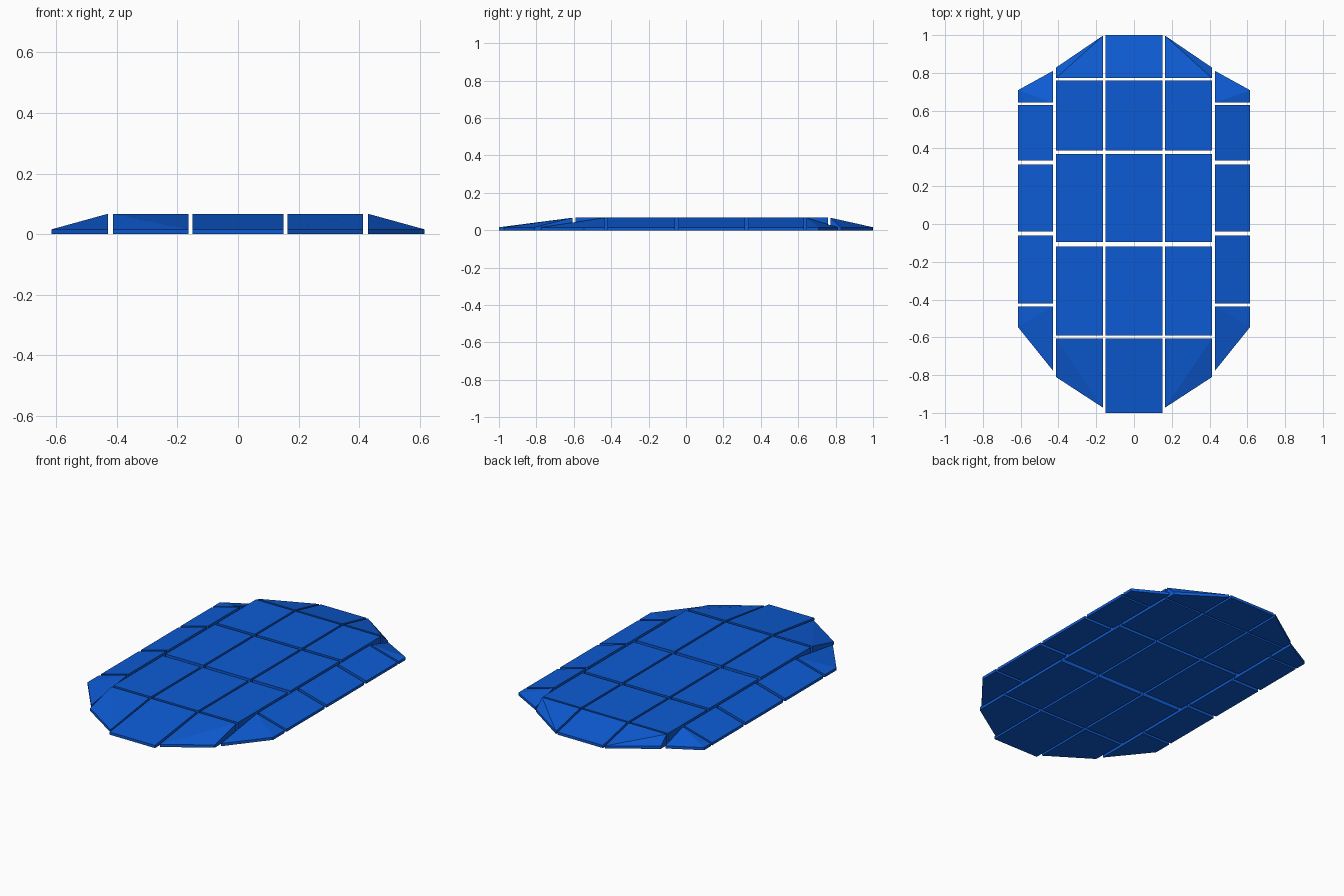
import bpy
import bmesh

if "Cube" in bpy.data.objects:
    bpy.data.objects.remove(bpy.data.objects["Cube"], do_unlink=True)

HIGH, LOW = 0.067, 0.016   # plate thickness inside and at the rim

blue = bpy.data.materials.new("blue")
blue.use_nodes = True
colour = (0.004, 0.105, 0.66, 1)
blue.diffuse_color = colour
blue.node_tree.nodes["Principled BSDF"].inputs["Base Color"].default_value = colour


def tile(name, corners, side=1):
    """Flat-bottomed plate; its top is folded between corners 0 and 2."""
    bm = bmesh.new()
    top = [bm.verts.new((side * x, y, z)) for x, y, z in corners]
    base = [bm.verts.new((side * x, y, 0)) for x, y, z in corners]
    bm.faces.new((top[0], top[1], top[2]))
    bm.faces.new((top[0], top[2], top[3]))
    bm.faces.new(base[::-1])
    for i in range(4):
        j = (i + 1) % 4
        bm.faces.new((base[i], base[j], top[j], top[i]))
    bmesh.ops.recalc_face_normals(bm, faces=bm.faces)
    mesh = bpy.data.meshes.new(name)
    bm.to_mesh(mesh)
    bm.free()
    mesh.materials.append(blue)
    obj = bpy.data.objects.new(name, mesh)
    bpy.context.collection.objects.link(obj)


def end_tile(name, x0, x1, y_in, y0, y1, side=1):
    """Tile sloping down to the front or back rim."""
    tile(name, [(x1, y_in, HIGH), (x0, y_in, HIGH),
                (x0, y0, LOW), (x1, y1, LOW)], side)


def corner_tile(name, y_in, y_inner_rim, y_outer_rim, side):
    """Tile sloping both outwards and towards the end."""
    tile(name, [(0.43, y_in, HIGH), (0.615, y_in, LOW),
                (0.615, y_outer_rim, LOW), (0.43, y_inner_rim, LOW)], side)


inner_rows = [(-0.59, -0.12), (-0.095, 0.37), (0.39, 0.76)]
outer_rows = [(-0.42, -0.06), (-0.04, 0.315), (0.335, 0.63)]

# Middle column
for i, (y0, y1) in enumerate(inner_rows):
    tile(f"middle_tile_{i + 1}", [(-0.15, y0, HIGH), (0.15, y0, HIGH),
                                  (0.15, y1, HIGH), (-0.15, y1, HIGH)])
end_tile("middle_front_tile", -0.15, 0.15, -0.607, -1.0, -1.0)
end_tile("middle_back_tile", -0.15, 0.15, 0.772, 1.0, 1.0)

# Columns on both sides
for label, side in (("left", 1), ("right", -1)):
    for i, (y0, y1) in enumerate(inner_rows):
        tile(f"{label}_inner_tile_{i + 1}",
             [(0.163, y0, HIGH), (0.413, y0, HIGH),
              (0.413, y1, HIGH), (0.163, y1, HIGH)], side)
    end_tile(f"{label}_inner_front_tile", 0.163, 0.413, -0.607, -0.973, -0.81, side)
    end_tile(f"{label}_inner_back_tile", 0.163, 0.413, 0.772, 0.998, 0.828, side)

    for i, (y0, y1) in enumerate(outer_rows):
        tile(f"{label}_rim_tile_{i + 1}",
             [(0.43, y0, HIGH), (0.615, y0, LOW),
              (0.615, y1, LOW), (0.43, y1, HIGH)], side)
    corner_tile(f"{label}_front_corner_tile", -0.436, -0.775, -0.545, side)
    corner_tile(f"{label}_back_corner_tile", 0.643, 0.81, 0.708, side)
